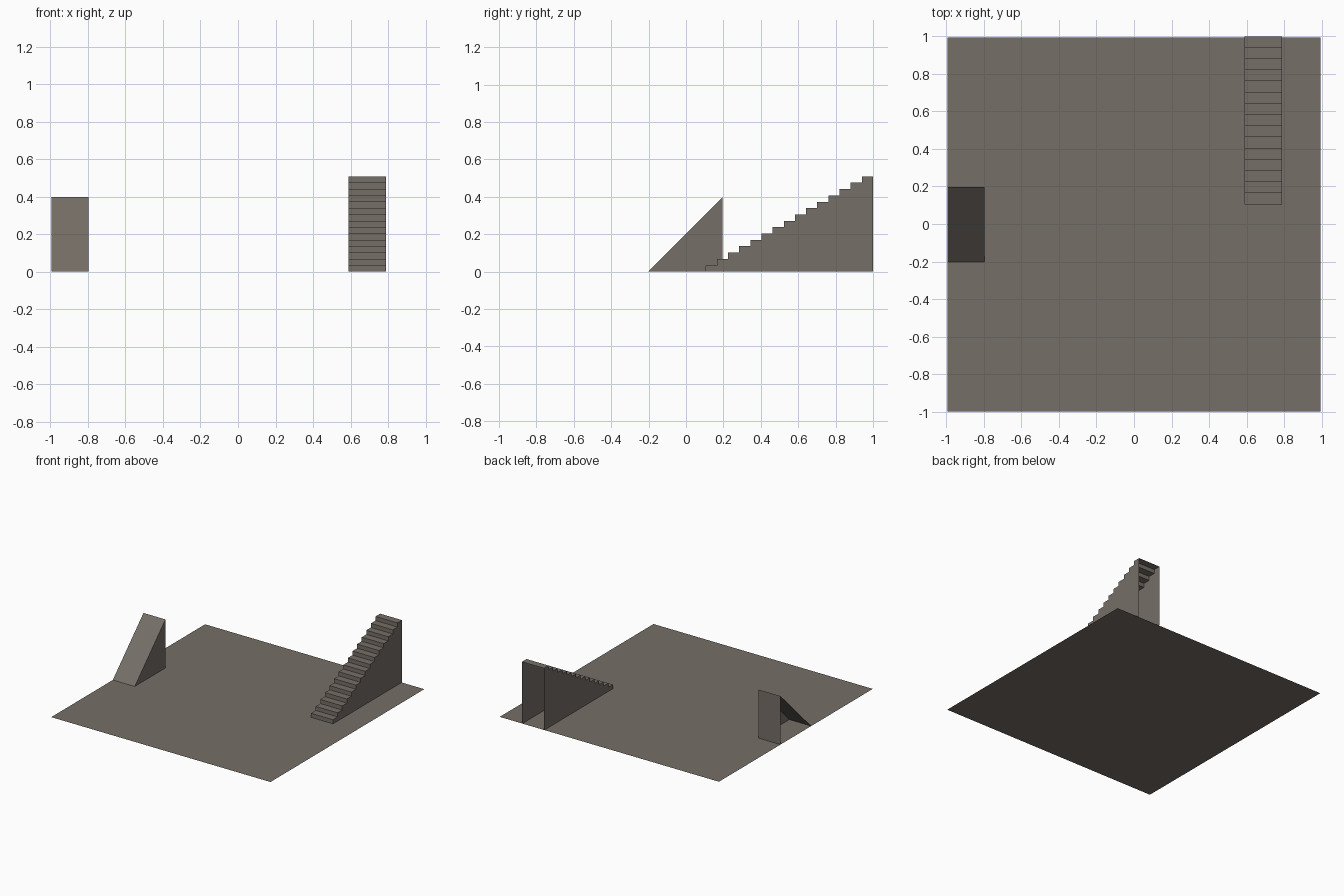
import bpy

if "Cube" in bpy.data.objects:
    bpy.data.objects.remove(bpy.data.objects["Cube"])

# One warm grey for the whole scene
grey = bpy.data.materials.new("warm_grey")
grey.diffuse_color = (0.18, 0.158, 0.136, 1)
grey.use_nodes = True
grey.node_tree.nodes["Principled BSDF"].inputs["Base Color"].default_value = grey.diffuse_color


def add_mesh(name, verts, faces):
    mesh = bpy.data.meshes.new(name)
    mesh.from_pydata(verts, [], faces)
    mesh.materials.append(grey)
    obj = bpy.data.objects.new(name, mesh)
    bpy.context.collection.objects.link(obj)
    return obj


def extrude_profile(name, profile, x0, x1, skip_edges=(), left=True):
    """Extrude a (y, z) outline, counter-clockwise seen from +x, from x0 to x1.
    skip_edges leaves those strips open, left=False leaves the -x side open."""
    n = len(profile)
    verts = [(x, y, z) for x in (x0, x1) for y, z in profile]
    faces = [(i, (i + 1) % n, n + (i + 1) % n, n + i)
             for i in range(n) if i not in skip_edges]
    faces.append(tuple(range(n, 2 * n)))
    if left:
        faces.append(tuple(reversed(range(n))))
    return add_mesh(name, verts, faces)


# Flat floor sheet
X, Y0, Y1 = 0.995, -1.0, 0.994
add_mesh("floor", [(-X, Y0, 0), (X, Y0, 0), (X, Y1, 0), (-X, Y1, 0)], [(0, 1, 2, 3)])

# Ramp: open on its outer (-x) side and underneath
extrude_profile("ramp", [(-0.202, 0), (0.196, 0), (0.196, 0.398)],
                -X, -0.796, skip_edges=(0,), left=False)

# Staircase: hollow shell, open at the back and underneath
STEPS, START, END, HEIGHT = 15, 0.105, 1.0, 0.509
run, rise = (END - START) / STEPS, HEIGHT / STEPS
outline = [(START, 0), (END, 0)]
for i in range(STEPS, 0, -1):
    outline += [(START + i * run, i * rise), (START + (i - 1) * run, i * rise)]
    if i > 1:
        continue
extrude_profile("staircase", outline, 0.59, 0.789, skip_edges=(0, 1))
